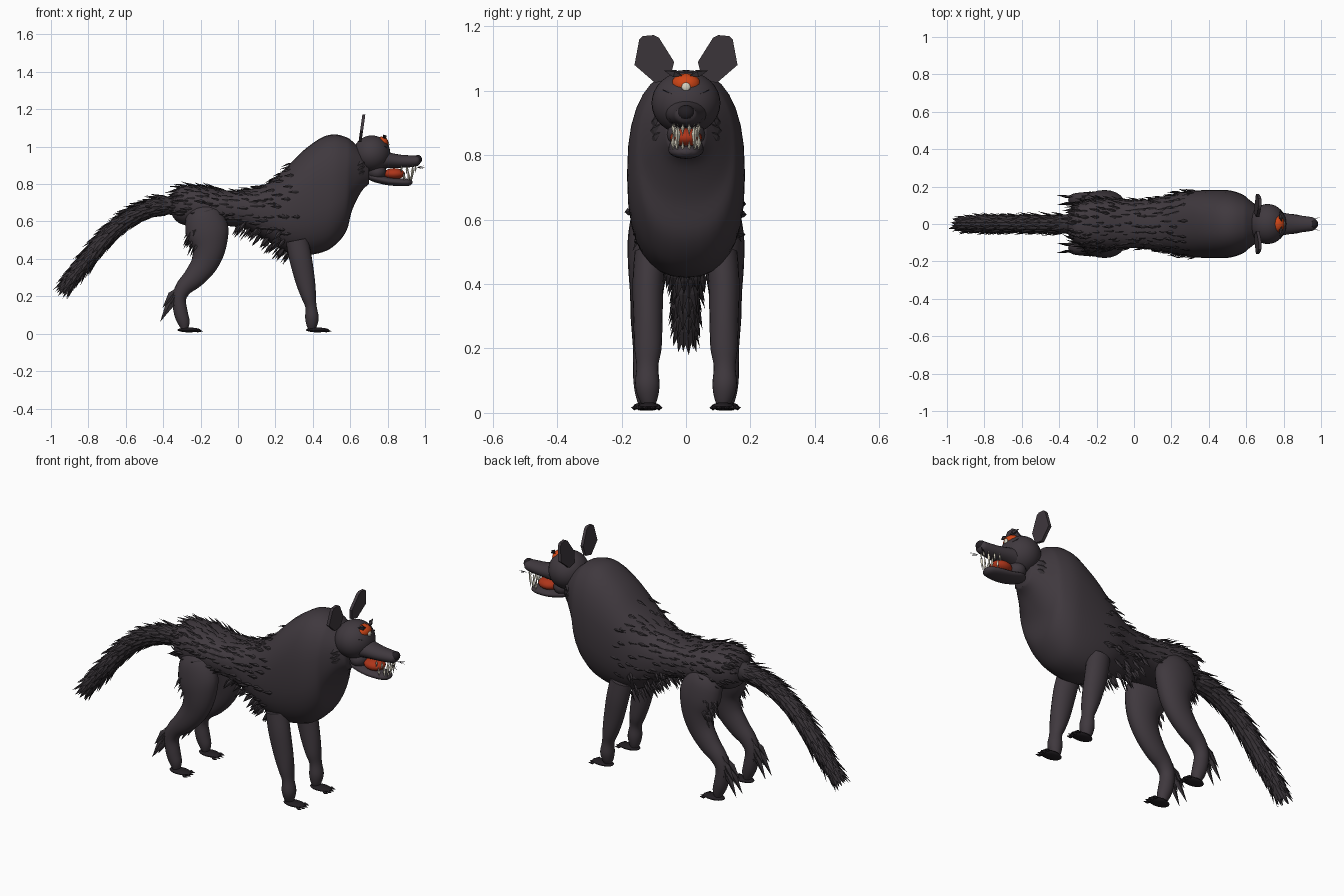
import bpy, bmesh, math, random
from mathutils import Vector as V

if "Cube" in bpy.data.objects:
    bpy.data.objects.remove(bpy.data.objects["Cube"])

random.seed(4)


def material(name, rgb):
    m = bpy.data.materials.new(name)
    m.diffuse_color = (*rgb, 1)
    m.use_nodes = True
    m.node_tree.nodes["Principled BSDF"].inputs["Base Color"].default_value = m.diffuse_color
    return m


HIDE = material("charcoal hide", (0.05, 0.04, 0.048))
FUR = material("dark fur", (0.036, 0.03, 0.035))
BLACK = material("black pads", (0.016, 0.013, 0.016))
ORANGE = material("orange eye", (0.62, 0.06, 0.008))
RED = material("red mouth", (0.42, 0.035, 0.01))
IVORY = material("ivory teeth", (0.68, 0.64, 0.52))


def finish(bm, name, mat, smooth=True):
    bmesh.ops.recalc_face_normals(bm, faces=bm.faces)
    me = bpy.data.meshes.new(name)
    bm.to_mesh(me)
    bm.free()
    me.materials.append(mat)
    if smooth:
        me.shade_smooth()
        me.set_sharp_from_angle(angle=math.radians(50))
    ob = bpy.data.objects.new(name, me)
    bpy.context.collection.objects.link(ob)
    return ob


def spline(pts, t):
    """Smooth interpolation through control tuples, t in 0..len-1."""
    i = min(int(t), len(pts) - 2)
    f = t - i
    a, b, c, d = (pts[min(max(k, 0), len(pts) - 1)] for k in range(i - 1, i + 3))
    return [0.5 * (2 * q + (r - p) * f + (2 * p - 5 * q + 4 * r - s) * f * f
                   + (3 * q - p - 3 * r + s) * f ** 3) for p, q, r, s in zip(a, b, c, d)]


def tube(name, pts, mat, sides=20, steps=4, upright=False, power=1.0):
    """Loft of (x, y, z, in-plane radius, side radius) sections."""
    bm, rings = bmesh.new(), []
    n = (len(pts) - 1) * steps
    for k in range(n + 1):
        x, y, z, ra, rb = spline(pts, k / steps)
        p0, p1 = spline(pts, max(k - 1, 0) / steps), spline(pts, min(k + 1, n) / steps)
        d = V((p1[0] - p0[0], 0, p1[2] - p0[2])).normalized()
        up = V((0, 0, 1)) if upright else V((-d.z, 0, d.x))
        ring = []
        for j in range(sides):
            a = 2 * math.pi * j / sides
            c, s = (math.copysign(abs(f) ** power, f) for f in (math.cos(a), math.sin(a)))
            ring.append(bm.verts.new(V((x, y, z)) + up * ra * s + V((0, rb * c, 0))))
        rings.append(ring)
    for r0, r1 in zip(rings, rings[1:]):
        for j in range(sides):
            bm.faces.new((r0[j], r0[j - 1], r1[j - 1], r1[j]))
    bm.faces.new(rings[0])
    bm.faces.new(rings[-1])
    return finish(bm, name, mat)


def ball(name, centre, radii, mat, seg=24):
    bm = bmesh.new()
    bmesh.ops.create_uvsphere(bm, u_segments=seg, v_segments=seg // 2, radius=1)
    for v in bm.verts:
        v.co = V(centre) + V(a * b for a, b in zip(v.co, radii))
    return finish(bm, name, mat)


def tuft(bm, base, direction, normal, length, width, thick=0.005):
    """One leaf-shaped lock of fur."""
    d = V(direction).normalized()
    s = d.cross(V(normal)).normalized()
    n = s.cross(d)
    b = V(base)
    mid = b + d * length * 0.4
    root, tip = bm.verts.new(b), bm.verts.new(b + d * length)
    q = [bm.verts.new(mid + o) for o in (s * width, n * thick, -s * width, -n * thick)]
    for i in range(4):
        bm.faces.new((root, q[i - 1], q[i]))
        bm.faces.new((tip, q[i], q[i - 1]))


# Torso and mane: x, top z, bottom z, half width
TORSO = [(-.36, .71, .66, .02), (-.345, .755, .62, .07), (-.30, .79, .585, .11),
         (-.20, .79, .57, .135), (-.05, .765, .575, .13), (.05, .77, .555, .13),
         (.15, .80, .50, .145), (.25, .88, .44, .17), (.35, .98, .42, .18),
         (.45, 1.05, .435, .183), (.52, 1.065, .475, .178), (.58, 1.05, .55, .158),
         (.61, 1.03, .66, .135), (.66, .985, .76, .095), (.70, .95, .80, .06)]
BODY = [(x, 0, (t + b) / 2, (t - b) / 2, w) for x, t, b, w in TORSO]
tube("torso", BODY, HIDE, sides=32, upright=True, power=0.85)


def body_point(x, a):
    i = max(k for k in range(len(BODY) - 1) if BODY[k][0] <= x)
    t = i + (x - BODY[i][0]) / (BODY[i + 1][0] - BODY[i][0])
    _, _, z, ra, rb = spline(BODY, t)
    c, s = (math.copysign(abs(f) ** 0.85, f) for f in (math.cos(a), math.sin(a)))
    return V((x, rb * c, z + ra * s))


def body_normal(x, a):
    u = body_point(x + .01, a) - body_point(x - .01, a)
    v = body_point(x, a + .05) - body_point(x, a - .05)
    n = u.cross(v).normalized()
    return n if n.dot(V((0, math.cos(a), math.sin(a)))) > 0 else -n


# Back and flank fur, swept towards the tail
bm = bmesh.new()
for row in range(17):
    for k in range(15):
        a = math.radians(-35 + 250 * (k + random.uniform(.2, .8)) / 15)
        x = -.31 + row * .043 + random.uniform(-.015, .015)
        if x > .36 - .06 * abs(math.sin(a)):
            continue
        n = body_normal(x, a)
        tangent = V((-1, 0, 0)) - n * -n.x
        tuft(bm, body_point(x, a) - n * .004, tangent + n * random.uniform(.12, .4), n,
             random.uniform(.05, .085), random.uniform(.008, .012))
# Belly fringe
for k in range(60):
    x, a = random.uniform(.0, .29), math.radians(random.uniform(195, 345))
    n = body_normal(x, a)
    tuft(bm, body_point(x, a) - n * .01, V((-.55, 0, -.6)) + n * .35, n,
         random.uniform(.06, .09), .012)
finish(bm, "body_fur", FUR, False)

# Tail core with overlapping rings of locks
TAIL = [(-.31, 0, .685, .06, .06), (-.42, 0, .68, .045, .045), (-.55, 0, .635, .042, .042),
        (-.68, 0, .54, .042, .042), (-.80, 0, .405, .042, .042), (-.90, 0, .28, .025, .025)]
tube("tail", TAIL, FUR, sides=10)
bm = bmesh.new()
for k in range(21):
    t = .5 + k * 4.4 / 20
    x, _, z, r, _ = spline(TAIL, t)
    x2, _, z2, _, _ = spline(TAIL, min(t + .1, 5))
    d = V((x2 - x, 0, z2 - z)).normalized()
    up = V((-d.z, 0, d.x))
    for j in range(9):
        a = 2 * math.pi * (j + .5 * (k % 2)) / 9
        n = up * math.sin(a) + V((0, math.cos(a), 0))
        tuft(bm, V((x, 0, z)) + n * r * .8, d + n * random.uniform(.18, .3), n,
             random.uniform(.09, .12), .016, .006)
finish(bm, "tail_fur", FUR, False)

# Legs and feet
for s, side in ((1, "left"), (-1, "right")):
    tube(f"front_leg_{side}", [
        (.315, s * .11, .50, .06, .05), (.335, s * .118, .40, .06, .048),
        (.36, s * .118, .28, .052, .045), (.378, s * .118, .20, .04, .042),
        (.39, s * .12, .145, .03, .034), (.395, s * .12, .09, .036, .038),
        (.395, s * .118, .05, .03, .031), (.395, s * .115, .02, .018, .018)], HIDE)
    tube(f"hind_leg_{side}", [
        (-.21, s * .07, .70, .05, .04), (-.19, s * .095, .64, .095, .065),
        (-.165, s * .11, .55, .115, .07), (-.155, s * .118, .46, .09, .062),
        (-.18, s * .122, .375, .072, .052), (-.235, s * .126, .30, .058, .046),
        (-.29, s * .128, .245, .045, .04), (-.315, s * .128, .185, .037, .036),
        (-.305, s * .128, .11, .037, .036), (-.29, s * .128, .06, .032, .03),
        (-.285, s * .128, .02, .016, .018)], HIDE)

    for fx, fy, part in ((.425, .115, "front"), (-.262, .128, "hind")):
        ball(f"{part}_foot_{side}", (fx, s * fy, .02), (.062, .036, .013), BLACK, 16)
        bm = bmesh.new()
        for j in (-1.5, -.5, .5, 1.5):
            tuft(bm, (fx + .03, s * fy + j * .02, .018), (1, j * .06, -.12), (0, 0, 1),
                 .05 - abs(j) * .008, .011, .009)
        finish(bm, f"{part}_claws_{side}", BLACK, False)

    # Thigh fringe and hock feathers
    bm = bmesh.new()
    for k in range(42):
        a = math.radians(random.uniform(115, 345))
        e = random.uniform(.0, .9)
        c = math.sqrt(1 - e * e)
        n = V((math.cos(a) * c, s * e, math.sin(a) * c))
        p = V((-.165 + n.x * .105, s * (.11 + e * .067), .535 + n.z * .115))
        tuft(bm, p - n * .006, V((-.3, 0, -1)) + n * .3, n, random.uniform(.045, .075), .011)
    for bx, bz, dx, dz, ln in ((-.30, .30, -.28, -1, .16), (-.31, .27, -.42, -1, .14),
                               (-.33, .22, -.55, -1, .18), (-.32, .25, -.75, -1, .14)):
        for o in (-.014, .014):
            tuft(bm, (bx, s * .128 + o, bz), (dx, o * 6, dz), (0, s, .1), ln, .022, .008)
    finish(bm, f"hind_leg_fur_{side}", FUR, False)

    # Ear: thin plate leaning outwards
    bm = bmesh.new()
    outline = [(.05, 1.035), (.037, 1.09), (.084, 1.165), (.10, 1.173), (.135, 1.17),
               (.145, 1.16), (.16, 1.08), (.096, 1.025)]
    loops = [[bm.verts.new((.645 + o + (z - 1.03) * .14, s * y, z)) for y, z in outline]
             for o in (0, .016)]
    bm.faces.new(loops[0])
    bm.faces.new(loops[1])
    for j in range(8):
        bm.faces.new((loops[0][j - 1], loops[0][j], loops[1][j], loops[1][j - 1]))
    finish(bm, f"ear_{side}", HIDE, False)

    # Cheek locks, brow and whiskers
    bm = bmesh.new()
    for z, ln in ((.92, .07), (.895, .085), (.87, .065)):
        tuft(bm, (.68, s * .08, z), (-.7, s * .45, -.35), (0, s, 0), ln, .018, .008)
    tuft(bm, (.79, s * .012, 1.047), (-.25, s, .28), (1, 0, .6), .06, .014, .012)
    tuft(bm, (.80, s * .02, .985), (-.3, s, .35), (1, 0, -.4), .06, .008, .008)
    for dz in (-.25, 0, .2):
        tuft(bm, (.955, s * .022, .89), (1, s * .4, dz), (0, 0, 1), .048, .0015, .0015)
    finish(bm, f"face_fur_{side}", FUR, False)

# Head, muzzle and jaw
ball("head", (.715, 0, .962), (.10, .107, .098), HIDE, 32)
tube("muzzle", [(.73, 0, .935, .06, .075), (.80, 0, .928, .043, .06), (.87, 0, .922, .035, .048),
                (.93, 0, .922, .031, .04), (.962, 0, .924, .026, .033),
                (.975, 0, .926, .012, .015)], HIDE, upright=True)
ball("nose", (.962, 0, .932), (.022, .027, .024), BLACK, 16)
tube("jaw", [(.695, 0, .838, .012, .02), (.73, 0, .832, .022, .05), (.80, 0, .816, .022, .055),
             (.87, 0, .81, .021, .05), (.915, 0, .809, .018, .036),
             (.932, 0, .81, .006, .012)], HIDE, upright=True)
ball("throat", (.745, 0, .865), (.05, .06, .045), HIDE, 16)
ball("tongue", (.835, 0, .855), (.058, .05, .03), RED, 20)

# Single eye with a pale pupil
ball("eye", (.768, 0, 1.02), (.037, .046, .034), ORANGE, 16)
ball("pupil", (.803, 0, 1.012), (.006, .014, .014), IVORY, 12)

# Fangs and small teeth
bm = bmesh.new()
for s in (-1, 1):
    for x, y, z, ln, w in ((.935, .026, .90, .085, .009), (.95, .01, .90, .04, .006),
                           (.905, .036, .90, .05, .007), (.875, .04, .90, .04, .006),
                           (.915, .028, .81, -.07, .008), (.925, .01, .812, -.035, .005),
                           (.89, .04, .815, -.055, .007)):
        tuft(bm, (x, s * y, z), (-.08, 0, -math.copysign(1, ln)), (1, 0, 0), abs(ln), w, w)
finish(bm, "teeth", IVORY, False)
